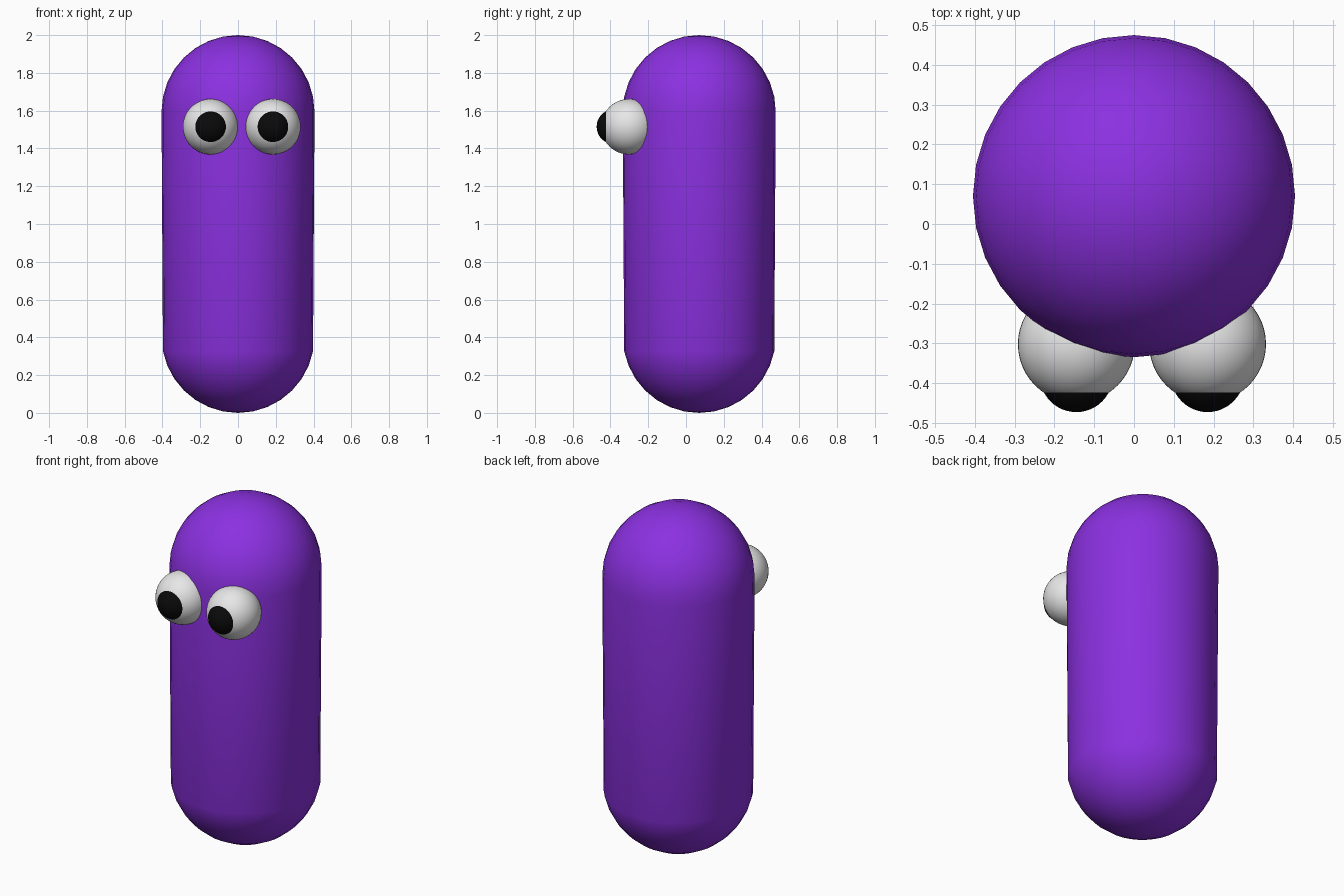
import bpy, bmesh, math
from mathutils import Matrix

if "Cube" in bpy.data.objects:
    bpy.data.objects.remove(bpy.data.objects["Cube"])


def material(name, rgb):
    m = bpy.data.materials.new(name)
    m.diffuse_color = (*rgb, 1.0)
    m.use_nodes = True
    m.node_tree.nodes["Principled BSDF"].inputs["Base Color"].default_value = m.diffuse_color
    return m


purple = material("purple", (0.26, 0.03, 0.75))
white = material("white", (0.8, 0.8, 0.8))
black = material("black", (0.003, 0.003, 0.003))


def ball(name, mat, radius, loc, segments=32, rings=16, tilt=0.0, stretch=0.0):
    """Smooth sphere; stretch raises the upper half to make a capsule."""
    bm = bmesh.new()
    bmesh.ops.create_uvsphere(bm, u_segments=segments, v_segments=rings, radius=radius)
    for v in bm.verts:
        if v.co.z > -0.001:
            v.co.z += stretch
    bmesh.ops.rotate(bm, verts=bm.verts, matrix=Matrix.Rotation(tilt, 3, 'X'))
    for f in bm.faces:
        f.smooth = True
    me = bpy.data.meshes.new(name)
    bm.to_mesh(me)
    bm.free()
    me.materials.append(mat)
    ob = bpy.data.objects.new(name, me)
    ob.location = loc
    bpy.context.collection.objects.link(ob)
    return ob


# Capsule body
R = 0.405
ball("body", purple, R, (0, 0.07, R), stretch=2.0 - 2 * R)

# Eyes with bulging pupils, poles facing forward
for side, x in (("left", -0.145), ("right", 0.185)):
    ball(side + "_eye", white, 0.147, (x, -0.302, 1.515), 48, 24, math.pi / 2)
    ball(side + "_pupil", black, 0.092, (x, -0.381, 1.515), 48, 24, math.pi / 2)
